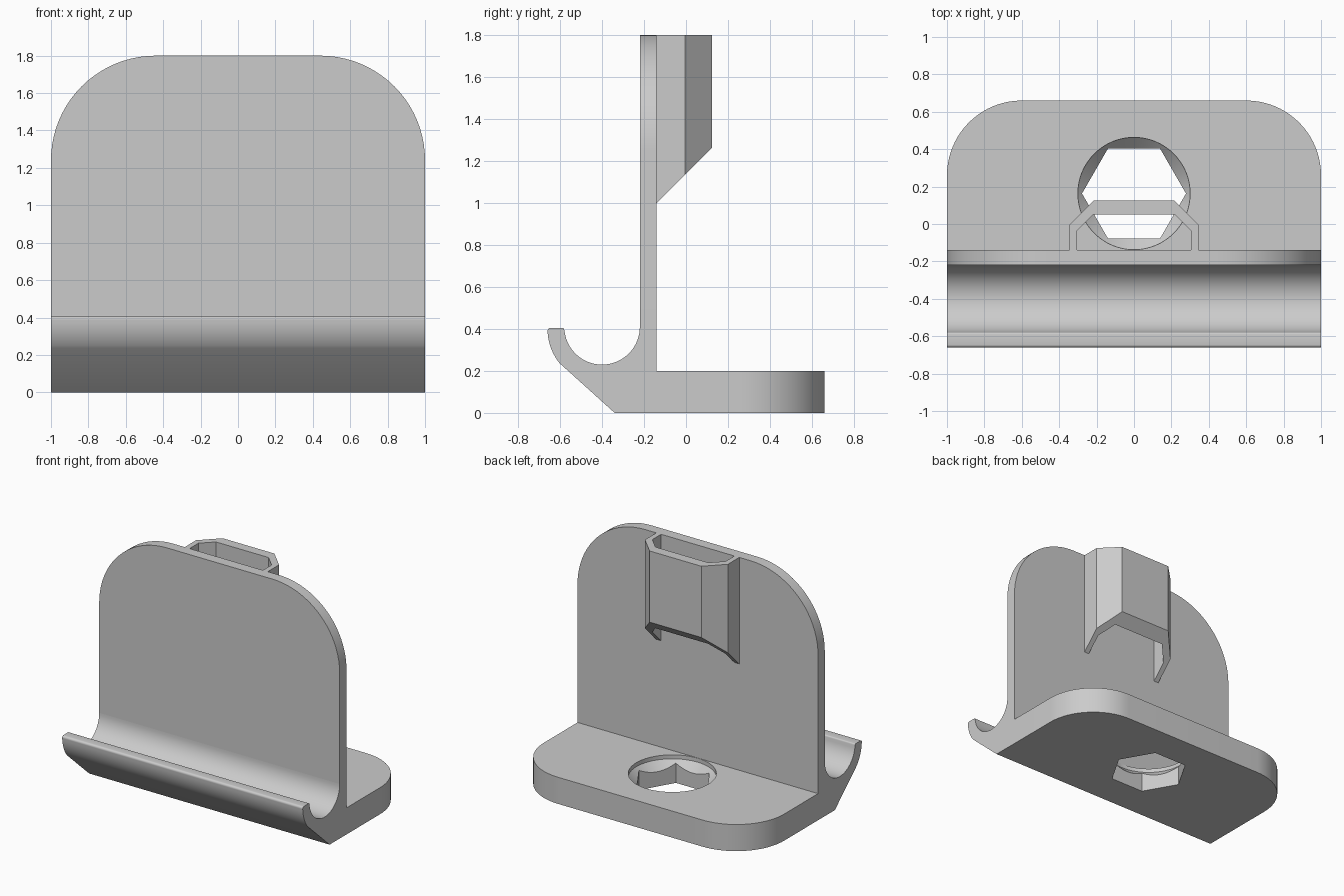
import bpy
import bmesh
from math import cos, sin, pi, radians

cube = bpy.data.objects.get("Cube")
if cube:
    bpy.data.objects.remove(cube, do_unlink=True)

grey = bpy.data.materials.new("light grey")
grey.use_nodes = True
grey.diffuse_color = (0.6, 0.6, 0.6, 1)
grey.node_tree.nodes["Principled BSDF"].inputs["Base Color"].default_value = (0.6, 0.6, 0.6, 1)


def arc(cx, cy, r, start, end, steps=20):
    angles = [radians(start + (end - start) * i / steps) for i in range(steps + 1)]
    return [(cx + r * cos(a), cy + r * sin(a)) for a in angles]


def loft(name, bottom, top):
    """Solid between two matching loops of 3D points."""
    bm = bmesh.new()
    a = [bm.verts.new(p) for p in bottom]
    b = [bm.verts.new(p) for p in top]
    n = len(a)
    for i in range(n):
        j = (i + 1) % n
        bm.faces.new((a[i], a[j], b[j], b[i]))
    bm.faces.new(a[::-1])
    bm.faces.new(b)
    bmesh.ops.recalc_face_normals(bm, faces=bm.faces)
    mesh = bpy.data.meshes.new(name)
    bm.to_mesh(mesh)
    bm.free()
    mesh.materials.append(grey)
    obj = bpy.data.objects.new(name, mesh)
    bpy.context.collection.objects.link(obj)
    return obj


def select(obj):
    bpy.ops.object.select_all(action='DESELECT')
    obj.select_set(True)
    bpy.context.view_layer.objects.active = obj


def smooth(obj):
    select(obj)
    bpy.ops.object.shade_smooth_by_angle(angle=radians(25))


def cut(target, cutter):
    cutter.hide_render = True
    select(target)
    mod = target.modifiers.new("cut", 'BOOLEAN')
    mod.operation = 'DIFFERENCE'
    mod.solver = 'EXACT'
    mod.object = cutter
    bpy.ops.object.modifier_apply(modifier=mod.name)
    bpy.data.objects.remove(cutter, do_unlink=True)


def rounded_tab(low, high, r):
    """Outline with square lower corners and rounded upper ones."""
    return ([(-1, low), (1, low)] + arc(1 - r, high - r, r, 0, 90)
            + arc(r - 1, high - r, r, 90, 180))


front, back = -0.22, -0.14   # faces of the upright plate
joint = 0.41                 # height where the hook meets the plate

# Front hook: trough, lip and sloped underside, extruded across the width
profile = [(-0.34, 0), (back, 0), (back, joint)]
profile += arc(-0.4, joint, 0.18, 0, -174, 32)
profile += arc(-0.59, 0.395, 0.01, 0, 90, 4)
profile += arc(-0.645, 0.39, 0.015, 90, 180, 4)
profile += arc(-0.4, 0.4, 0.26, 183, 219, 10)
smooth(loft("front_hook", [(-1, y, z) for y, z in profile],
            [(1, y, z) for y, z in profile]))

# Upright plate
outline = rounded_tab(joint, 1.8, 0.56)
smooth(loft("upright_plate", [(x, front, z) for x, z in outline],
            [(x, back, z) for x, z in outline]))

# Base plate with a countersunk hexagonal hole
outline = rounded_tab(back, 0.66, 0.4)
base = loft("base_plate", [(x, y, 0) for x, y in outline],
            [(x, y, 0.2) for x, y in outline])
hole_y = 0.163


def ring(r, z, n):
    return [(r * cos(2 * pi * i / n), hole_y + r * sin(2 * pi * i / n), z) for i in range(n)]


cut(base, loft("hex_cutter", ring(0.278, -0.1, 6), ring(0.278, 0.3, 6)))
cut(base, loft("cone_cutter", ring(0.2, 0.07, 64), ring(0.3, 0.17, 64)))
cut(base, loft("recess_cutter", ring(0.3, 0.17, 64), ring(0.3, 0.3, 64)))
smooth(base)

# Rear socket: open sleeve with its lower edge cut at 45 degrees
outer = [(0.345, back), (0.345, -0.005), (0.215, 0.125)]
inner = [(0.305, back), (0.305, -0.036), (0.219, 0.05)]
half = lambda pts: [(-x, y) for x, y in pts]
sleeve = outer + half(outer)[::-1] + half(inner) + inner[::-1]
loft("rear_socket", [(x, y, 1 + y - back) for x, y in sleeve],
     [(x, y, 1.8) for x, y in sleeve])
